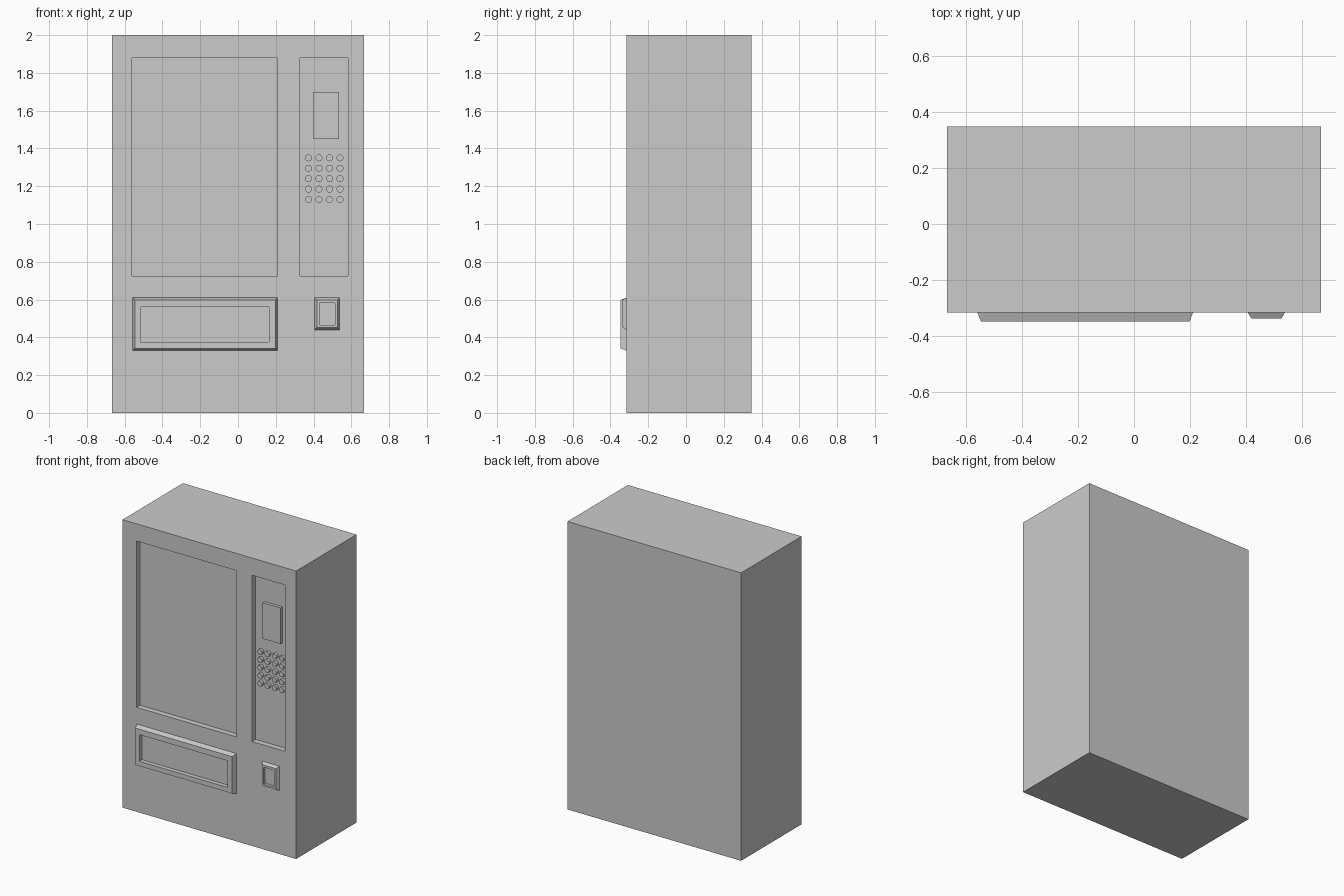
import bpy, bmesh, math
from mathutils import Matrix

if "Cube" in bpy.data.objects:
    bpy.data.objects.remove(bpy.data.objects["Cube"])

FRONT, BACK = -0.315, 0.348
RECESS = 0.04


def finish(name, bm):
    bmesh.ops.recalc_face_normals(bm, faces=bm.faces)
    mesh = bpy.data.meshes.new(name)
    bm.to_mesh(mesh)
    bm.free()
    ob = bpy.data.objects.new(name, mesh)
    bpy.context.collection.objects.link(ob)
    return ob


def loft(name, rings):
    """Closed solid through rectangles (x0, x1, z0, z1, y)."""
    bm = bmesh.new()
    loops = [[bm.verts.new(p) for p in ((x0, y, z0), (x1, y, z0), (x1, y, z1), (x0, y, z1))]
             for x0, x1, z0, z1, y in rings]
    for a, b in zip(loops, loops[1:]):
        for i in range(4):
            j = (i + 1) % 4
            bm.faces.new((a[i], a[j], b[j], b[i]))
    bm.faces.new(loops[0])
    bm.faces.new(loops[-1])
    return finish(name, bm)


def box(name, x0, x1, z0, z1, y0, y1):
    return loft(name, [(x0, x1, z0, z1, y0), (x0, x1, z0, z1, y1)])


# Cabinet with recessed window and control panel
cabinet = box("cabinet", -0.667, 0.667, 0, 2, FRONT, BACK)
for name, x0, x1 in (("window_cutter", -0.56, 0.21), ("panel_cutter", 0.328, 0.583)):
    cutter = box(name, x0, x1, 0.725, 1.88, FRONT - 0.1, FRONT + RECESS)
    cutter.hide_render = True
    cutter.hide_set(True)
    mod = cabinet.modifiers.new(name, 'BOOLEAN')
    mod.operation = 'DIFFERENCE'
    mod.solver = 'EXACT'
    mod.object = cutter

# Apply the cuts and drop the cutters
deps = bpy.context.evaluated_depsgraph_get()
cut_mesh = bpy.data.meshes.new_from_object(cabinet.evaluated_get(deps))
cabinet.modifiers.clear()
cabinet.data = cut_mesh
for ob in [o for o in bpy.data.objects if o.name.endswith("_cutter")]:
    bpy.data.objects.remove(ob)

# Display raised from the panel
panel_y = FRONT + RECESS
box("display", 0.396, 0.534, 1.45, 1.70, panel_y - 0.02, panel_y + 0.01)

# Keypad buttons, 4 x 5
bm = bmesh.new()
for col in range(4):
    for row in range(5):
        place = Matrix.Translation((0.373 + col * 0.0557, panel_y - 0.005, 1.13 + row * 0.055))
        bmesh.ops.create_cone(bm, cap_ends=True, segments=16, radius1=0.0185, radius2=0.0185,
                              depth=0.03, matrix=place @ Matrix.Rotation(math.pi / 2, 4, 'X'))
finish("keypad_buttons", bm)

# Bevelled delivery tray frame with sunken flap
loft("delivery_tray", [
    (-0.558, 0.21, 0.33, 0.61, FRONT + 0.01),
    (-0.558, 0.21, 0.33, 0.61, FRONT),
    (-0.545, 0.198, 0.342, 0.598, -0.348),
    (-0.515, 0.163, 0.375, 0.56, -0.348),
    (-0.515, 0.163, 0.375, 0.56, -0.318)])

# Bevelled coin return with sunken flap
loft("coin_return", [
    (0.405, 0.538, 0.44, 0.61, FRONT + 0.01),
    (0.405, 0.538, 0.44, 0.61, FRONT),
    (0.418, 0.526, 0.452, 0.598, -0.336),
    (0.431, 0.513, 0.465, 0.582, -0.336),
    (0.431, 0.513, 0.465, 0.582, -0.318)])
